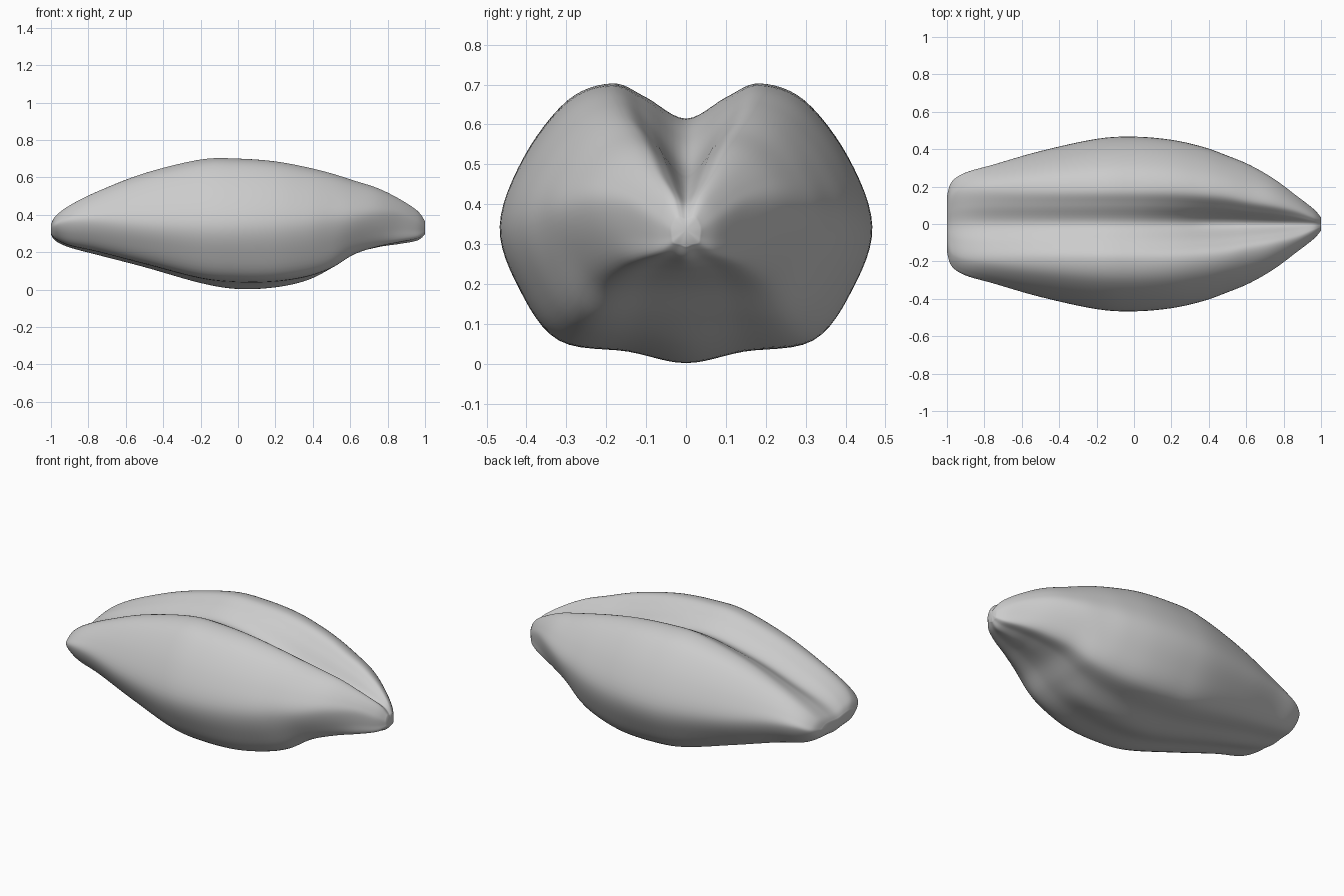
import bpy
import bmesh
from mathutils import Vector

cube = bpy.data.objects.get("Cube")
if cube:
    bpy.data.objects.remove(cube, do_unlink=True)


def spline(points, steps, closed=False):
    """Catmull-Rom curve through points of any dimension."""
    n = len(points)
    pick = (lambda i: points[i % n]) if closed else (lambda i: points[max(0, min(n - 1, i))])
    result = []
    for i in range(n if closed else n - 1):
        a, b, c, d = pick(i - 1), pick(i), pick(i + 1), pick(i + 2)
        for k in range(steps):
            t = k / steps
            result.append(0.5 * (2 * b + (c - a) * t + (2 * a - 5 * b + 4 * c - d) * t ** 2
                                 + (3 * b - a - 3 * c + d) * t ** 3))
    if not closed:
        result.append(points[-1].copy())
    return result


# Stations along the kernel: x, half width, height of the widest point,
# lobe offset, lobe top, groove height, lower edge offset, lower edge height, keel height
stations = [
    (-1, .15, .33, .09, .35, .342, .1, .3, .295),
    (-.975, .225, .345, .14, .393, .373, .15, .275, .26),
    (-.9, .275, .365, .165, .45, .415, .185, .243, .225),
    (-.75, .318, .37, .175, .525, .468, .21, .213, .185),
    (-.5, .39, .355, .18, .622, .55, .26, .15, .12),
    (-.2, .455, .345, .185, .695, .61, .31, .077, .035),
    (0, .467, .345, .185, .7, .605, .32, .06, .003),
    (.2, .45, .35, .18, .685, .56, .31, .062, .012),
    (.37, .412, .36, .165, .653, .5, .28, .085, .05),
    (.5, .365, .375, .15, .62, .475, .25, .125, .115),
    (.62, .315, .39, .125, .582, .462, .21, .195, .19),
    (.75, .24, .405, .1, .54, .445, .165, .237, .227),
    (.87, .15, .395, .07, .48, .425, .12, .262, .245),
    (.96, .08, .36, .035, .42, .4, .07, .28, .263),
    (1, .035, .335, .018, .365, .36, .03, .305, .295),
]


def cross_section(station):
    x, w, zw, lobe, top, groove, edge, low, keel = station
    half = [
        (lobe * .55, groove + (top - groove) * .62),
        (lobe, top),
        (lobe + (w - lobe) * .4, zw + (top - zw) * .88),
        (lobe + (w - lobe) * .79, zw + (top - zw) * .48),
        (w, zw),
        (edge + (w - edge) * .67, low + (zw - low) * .45),
        (edge, low),
        (edge * .45, low + (keel - low) * .5),
    ]
    outline = [(0, groove)] + half + [(0, keel)] + [(-y, z) for y, z in reversed(half)]
    return [Vector((x, p.x, p.y)) for p in spline([Vector(p) for p in outline], 6, True)]


# Loft the two-lobed kernel
bm = bmesh.new()
rings = [[bm.verts.new(p) for p in cross_section(s)]
         for s in spline([Vector(s) for s in stations], 6)]
for first, second in zip(rings, rings[1:]):
    for i in range(len(first)):
        j = (i + 1) % len(first)
        bm.faces.new((first[i], first[j], second[j], second[i]))

# Close both ends with fans
for ring in (rings[0], rings[-1]):
    centre = bm.verts.new(sum((v.co for v in ring), Vector()) / len(ring))
    for i in range(len(ring)):
        bm.faces.new((ring[i], ring[(i + 1) % len(ring)], centre))
bmesh.ops.recalc_face_normals(bm, faces=bm.faces)

mesh = bpy.data.meshes.new("grain_kernel")
bm.to_mesh(mesh)
bm.free()
kernel = bpy.data.objects.new("grain_kernel", mesh)
bpy.context.collection.objects.link(kernel)

# Plain grey colour
grey = bpy.data.materials.new("light_grey")
grey.use_nodes = True
colour = (.6, .6, .6, 1)
grey.diffuse_color = colour
grey.node_tree.nodes["Principled BSDF"].inputs["Base Color"].default_value = colour
mesh.materials.append(grey)

# Smooth shading
bpy.ops.object.select_all(action="DESELECT")
kernel.select_set(True)
bpy.context.view_layer.objects.active = kernel
bpy.ops.object.shade_smooth_by_angle(angle=1.2)
